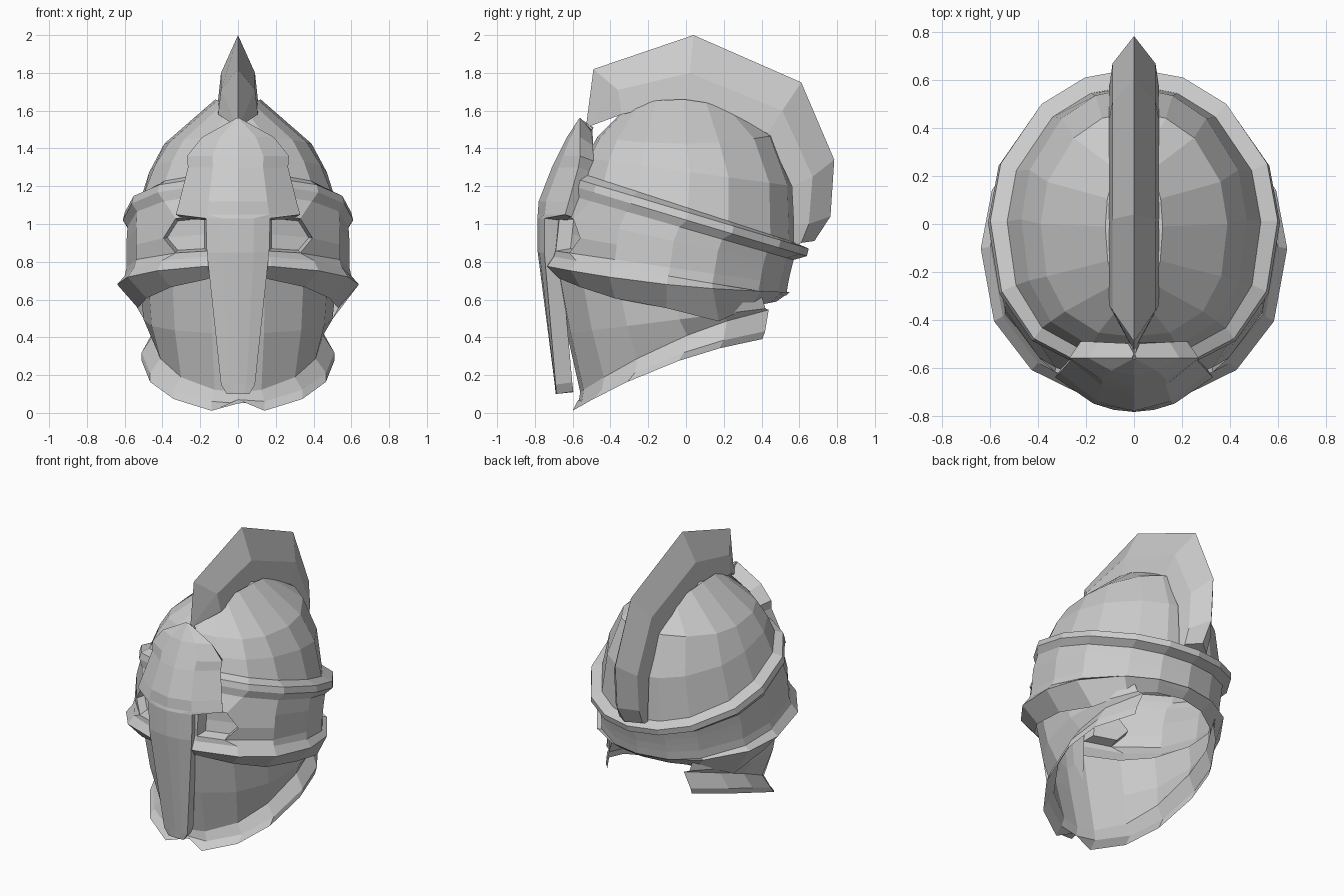
import bpy
import bmesh
from math import sin, cos, radians
from mathutils import Vector

cube = bpy.data.objects.get("Cube")
if cube:
    bpy.data.objects.remove(cube)

steel = bpy.data.materials.new("steel_grey")
steel.use_nodes = True
GREY = (0.6, 0.6, 0.6, 1)
steel.diffuse_color = GREY
steel.node_tree.nodes["Principled BSDF"].inputs["Base Color"].default_value = GREY

SIDES = 16
HALF = SIDES // 2
ANGLES = (0, 16, 42, 66, 90, 112, 140, 160, 180)


def finish(name, bm):
    """Turn a bmesh into a flat-shaded object."""
    bmesh.ops.remove_doubles(bm, verts=bm.verts, dist=0.001)
    bmesh.ops.recalc_face_normals(bm, faces=bm.faces)
    mesh = bpy.data.meshes.new(name)
    bm.to_mesh(mesh)
    bm.free()
    mesh.materials.append(steel)
    obj = bpy.data.objects.new(name, mesh)
    bpy.context.collection.objects.link(obj)
    return obj


def ring(width, front, back, z_front, z_back, sag=0, corner=ANGLES[2], square=1):
    """Tilted oval, symmetric in x, starting at the front; square fills its front corners."""
    points = []
    for k in range(SIDES):
        j = min(k, SIDES - k)
        a = radians(corner if j == 2 else ANGLES[j])
        c, s = cos(a), abs(sin(a))
        if j < 4:
            c, s = c ** 0.85, s ** square
        x = width * s * (1 if k <= HALF else -1)
        t = (1 - c) / 2
        y = front + (back - front) * t
        z = z_front + (z_back - z_front) * t - sag * 4 * t * (1 - t)
        points.append(Vector((x, y, z)))
    return points


def loft(bm, rows, closed):
    """Skin neighbouring rows with quads; return the faces row by row."""
    verts = [[bm.verts.new(p) for p in row] for row in rows]
    n = len(rows[0])
    skin = []
    for a, b in zip(verts, verts[1:]):
        skin.append([bm.faces.new((a[k], a[(k + 1) % n], b[(k + 1) % n], b[k]))
                     for k in range(n if closed else n - 1)])
    return verts, skin


# Skull dome with its projecting rim
rim = ring(0.61, -0.63, 0.64, 1.21, 0.83, square=0.9)
bm = bmesh.new()
verts, _ = loft(bm, [
    ring(0.12, -0.32, 0.30, 1.61, 1.57, -0.07),
    ring(0.39, -0.47, 0.47, 1.46, 1.47, 0.04, square=0.75),
    ring(0.47, -0.53, 0.57, 1.35, 1.20, square=0.75),
    ring(0.53, -0.56, 0.58, 1.27, 0.90, square=0.8),
    ring(0.60, -0.62, 0.65, 1.25, 0.87, square=0.9),
    rim,
], True)
bm.faces.new(verts[0])
finish("dome", bm)

# Brow band with two recessed eyes and a flared lower lip
under_lip = ring(0.53, -0.69, 0.48, 0.72, 0.59, 0.1)
for k in (5, SIDES - 5):
    under_lip[k] += Vector((0, 0.06, -0.06))
bm = bmesh.new()
verts, skin = loft(bm, [
    rim,
    ring(0.585, -0.64, 0.57, 1.16, 0.81),
    ring(0.59, -0.69, 0.56, 1.05, 0.77, corner=34),
    ring(0.59, -0.70, 0.55, 0.95, 0.73),
    ring(0.59, -0.71, 0.54, 0.86, 0.68, corner=34),
    ring(0.60, -0.72, 0.53, 0.83, 0.62),
    ring(0.64, -0.755, 0.55, 0.78, 0.64, 0.03),
    under_lip,
], True)
for column in (1, SIDES - 2):
    eye = [skin[2][column], skin[3][column]]
    new = bmesh.ops.extrude_face_region(bm, geom=eye)["geom"]
    moved = [g for g in new if isinstance(g, bmesh.types.BMVert)]
    middle = sum((v.co for v in moved), Vector()) / len(moved)
    for v in moved:
        v.co = middle + (v.co - middle) * 0.85 + Vector((0, 0.07, 0))
    bmesh.ops.delete(bm, geom=[f for f in eye if f.is_valid], context="FACES_ONLY")
finish("brow_band", bm)

# Cheek mask with the flared neck edge, open at the nape
hem = ring(0.51, -0.62, 0.54, 0.0, 0.41, -0.07)
hem[0] += Vector((0, 0.05, 0.07))
bm = bmesh.new()
_, skin = loft(bm, [
    ring(0.52, -0.69, 0.54, 0.74, 0.62),
    ring(0.50, -0.63, 0.56, 0.42, 0.57),
    ring(0.45, -0.56, 0.57, 0.11, 0.57, -0.07),
    ring(0.51, -0.57, 0.55, 0.05, 0.45, -0.07),
    hem,
], True)
nape = [row[k] for row in skin for k in range(HALF - 2, HALF + 2)]
bmesh.ops.delete(bm, geom=nape, context="FACES")
finish("cheek_mask", bm)

# Nose guard: rows of height, half width, centre y, edge y
GUARD = (
    (0.10, 0.06, -0.69, -0.685),
    (0.15, 0.09, -0.695, -0.69),
    (0.85, 0.165, -0.785, -0.75),
    (1.03, 0.17, -0.785, -0.75),
    (1.05, 0.33, -0.785, -0.64),
    (1.12, 0.31, -0.78, -0.62),
    (1.30, 0.265, -0.71, -0.57),
    (1.36, 0.27, -0.68, -0.56),
    (1.46, 0.19, -0.63, -0.56),
    (1.56, 0.01, -0.565, -0.56),
)
bm = bmesh.new()
loft(bm, [[Vector((s * w, yc + (ye - yc) * s * s, z))
           for s in (-1, -0.5, 0, 0.5, 1)]
          for z, w, yc, ye in GUARD], False)
guard = finish("nose_guard", bm)
if sum(p.normal.y for p in guard.data.polygons) > 0:
    guard.data.flip_normals()
plate = guard.modifiers.new("thickness", "SOLIDIFY")
plate.thickness = 0.09
plate.offset = -1

# Crest: ridge, widest line and root, each as (y, z)
RIDGE = ((-0.49, 1.82), (0.04, 2), (0.61, 1.75), (0.785, 1.34), (0.765, 1.04), (0.68, 0.91))
BELLY = ((-0.36, 1.71), (0.02, 1.8), (0.51, 1.6), (0.67, 1.25), (0.65, 1.0), (0.61, 0.9))
ROOT = ((-0.34, 1.58), (0, 1.66), (0.43, 1.48), (0.56, 1.2), (0.57, 1.0), (0.57, 0.88))
TIP = Vector((0, -0.53, 1.51))
bm = bmesh.new()
rows = [[Vector((x, y, z)) for y, z in line] for x, line in
        ((-0.105, ROOT), (-0.09, BELLY), (0, RIDGE), (0.09, BELLY), (0.105, ROOT))]
verts, _ = loft(bm, rows, False)
tip = bm.verts.new(TIP)
for a, b in zip(verts, verts[1:]):
    bm.faces.new((a[0], b[0], tip))
bm.faces.new([row[-1] for row in verts])
finish("crest", bm)
